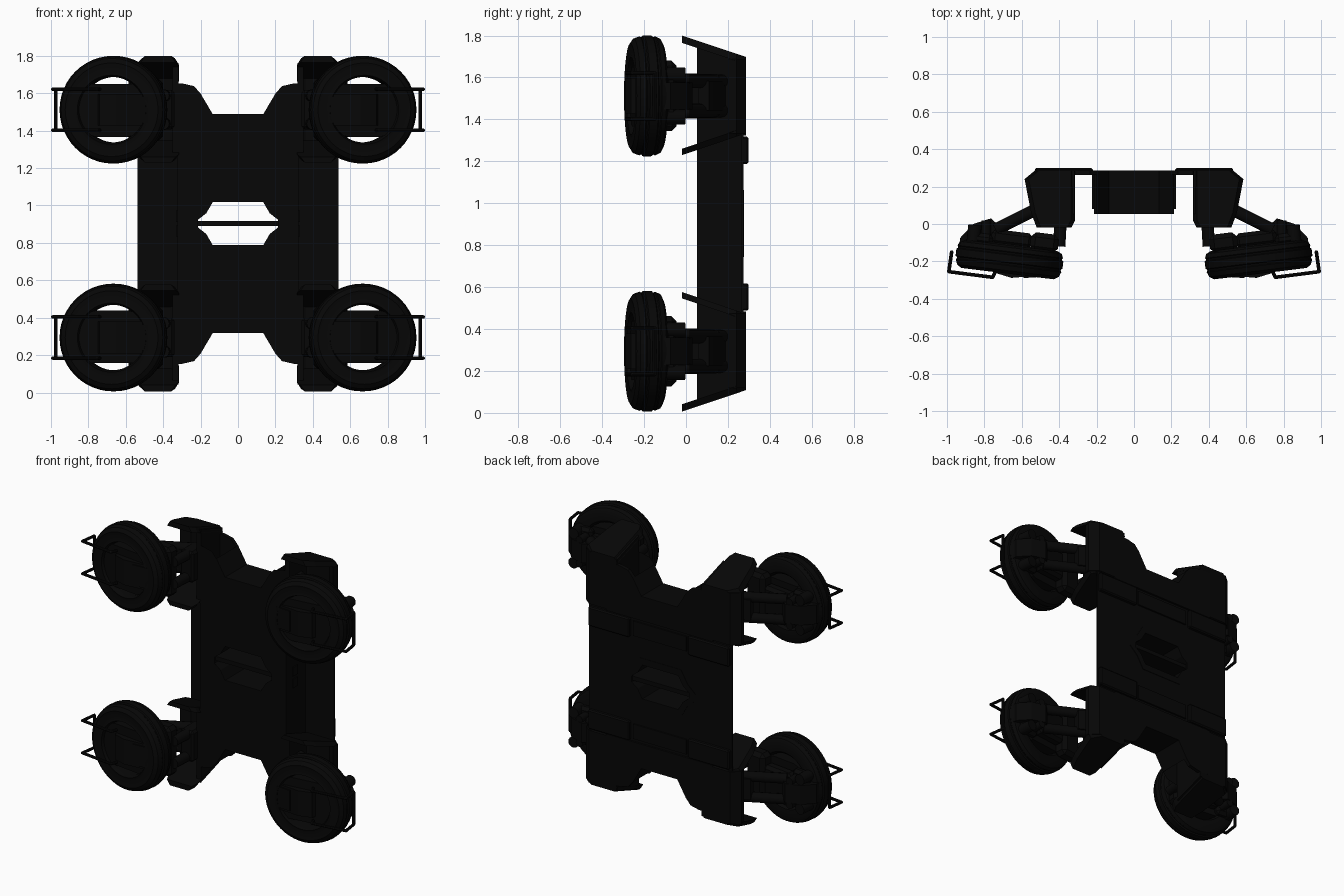
import bpy, bmesh, math
from mathutils import Vector, Matrix

cube = bpy.data.objects.get("Cube")
if cube:
    bpy.data.objects.remove(cube, do_unlink=True)

MID = 0.903          # height of the horizontal symmetry plane
WX, WY, WZ = 0.665, -0.178, 0.609   # wheel centre, measured from that plane


def material(name, value):
    m = bpy.data.materials.new(name)
    m.use_nodes = True
    col = (value, value, value, 1)
    m.diffuse_color = col
    m.node_tree.nodes["Principled BSDF"].inputs["Base Color"].default_value = col
    return m


BLACK = material("matte black", 0.002)


def prism(bm, pts, a, b, axis="y"):
    """Extrude a flat outline from a to b along y (outline x,z), z (x,y) or x (y,z)."""
    place = {"y": lambda u, v, w: (u, w, v),
             "z": lambda u, v, w: (u, v, w),
             "x": lambda u, v, w: (w, u, v)}[axis]
    lo = [bm.verts.new(place(u, v, a)) for u, v in pts]
    hi = [bm.verts.new(place(u, v, b)) for u, v in pts]
    bm.faces.new(lo)
    bm.faces.new(hi[::-1])
    n = len(pts)
    for i in range(n):
        j = (i + 1) % n
        bm.faces.new((lo[i], hi[i], hi[j], lo[j]))
    return lo, hi


def box(bm, x, y, z, bevel=0.0):
    m = Matrix.LocRotScale(Vector((sum(x) / 2, sum(y) / 2, sum(z) / 2)), None,
                           Vector((x[1] - x[0], y[1] - y[0], z[1] - z[0])))
    vs = bmesh.ops.create_cube(bm, size=1, matrix=m)["verts"]
    if bevel:
        edges = {e for v in vs for e in v.link_edges}
        bmesh.ops.bevel(bm, geom=list(edges), offset=bevel, segments=1, affect="EDGES")


def rod(bm, p, q, r, seg=12):
    p, q = Vector(p), Vector(q)
    m = Matrix.Translation((p + q) / 2) @ (q - p).to_track_quat("Z", "Y").to_matrix().to_4x4()
    bmesh.ops.create_cone(bm, cap_ends=True, segments=seg, radius1=r, radius2=r,
                          depth=(q - p).length, matrix=m)


def lathe(bm, profile, seg=48):
    """Closed ring turned about the y axis from (radius, y) points."""
    rings = []
    for i in range(seg):
        a = 2 * math.pi * i / seg
        rings.append([bm.verts.new((r * math.cos(a), y, r * math.sin(a))) for r, y in profile])
    n = len(profile)
    for i in range(seg):
        s, t = rings[i], rings[(i + 1) % seg]
        for k in range(n):
            bm.faces.new((s[k], s[(k + 1) % n], t[(k + 1) % n], t[k]))


def finish(name, bm, smooth=False):
    """Make the object and repeat it in all four corners."""
    bmesh.ops.recalc_face_normals(bm, faces=bm.faces)
    me = bpy.data.meshes.new(name)
    bm.to_mesh(me)
    bm.free()
    ob = bpy.data.objects.new(name, me)
    bpy.context.collection.objects.link(ob)
    ob.location.z = MID
    me.materials.append(BLACK)
    mod = ob.modifiers.new("corners", "MIRROR")
    mod.use_axis = (True, False, True)
    mod.use_mirror_merge = False
    if smooth:
        bpy.ops.object.select_all(action="DESELECT")
        ob.select_set(True)
        bpy.context.view_layer.objects.active = ob
        bpy.ops.object.shade_smooth_by_angle(angle=math.radians(35))


# Chassis plates with the end notch and the central opening
HOLE = [(0, .115), (.135, .115), (.17, .055), (.215, .02)]
NOTCH = [(.2, .695), (.135, .585), (0, .585)]
CORNER = [(.34, .75), (.3, .75), (.235, .735)]
bm = bmesh.new()
prism(bm, HOLE + [(.215, 0), (.537, 0), (.537, .43), (.34, .43)] + CORNER + NOTCH, .262, .274)
prism(bm, [(0, .42), (.4, .42), (.4, .75)] + CORNER[1:] + NOTCH, .274, .287)
finish("back_plate", bm)

bm = bmesh.new()
prism(bm, HOLE + [(.215, 0), (.318, 0), (.318, .75)] + CORNER[1:] + NOTCH, .053, .0535)
finish("front_plate", bm)

# Walls that line the notch and the opening
bm = bmesh.new()
for line in (HOLE, NOTCH):
    prism(bm, line + [(x, z + (.005 if line is HOLE else -.005)) for x, z in line[::-1]], .054, .27)
finish("opening_walls", bm)

bm = bmesh.new()
box(bm, (0, .225), (.08, .265), (0, .014))
finish("cross_bar", bm)

# Raised rim around the back of the opening
bm = bmesh.new()
rim = [(0, .16), (.155, .16), (.205, .075), (.265, .02), (.265, 0), (.215, 0)]
prism(bm, rim + HOLE[::-1], .27, .277)
finish("opening_rim", bm)

# Side walls of the chassis box and the straps across the back
bm = bmesh.new()
box(bm, (.316, .324), (.053, .27), (0, .45))
box(bm, (.324, .331), (.12, .17), (.01, .07))
finish("chassis_side", bm)

bm = bmesh.new()
box(bm, (0, .2), (.27, .285), (.30, .40))
box(bm, (.22, .53), (.262, .299), (.285, .415), .008)
finish("back_strap", bm)

# Corner housings: open bracket with two flared flaps, chamfered on the outside
bm = bmesh.new()
prism(bm, [(.32, .22), (.32, .287), (.53, .286), (.585, .24), (.575, .2), (.52, .24), (.36, .24)],
      .43, .785, "z")
prism(bm, [(.053, .86), (.285, .785), (.285, .435), (.053, .36)], .317, .35, "x")
flap = [(.315, .287), (.53, .286), (.585, .24), (.55, .06), (.52, -.02), (.335, -.02), (.315, .02)]
for z0, z1, slope in ((.76, .795, .334), (.43, .46, -.34)):
    inner, outer = prism(bm, flap, z0, z1, "z")
    if slope < 0:
        inner, outer = outer, inner
    for v in inner + outer:
        v.co.z += slope * (.285 - v.co.y)
    for v in outer:
        v.co.x += .022 if v.co.x < .43 else -.022
finish("corner_housing", bm)

# Suspension arms
bm = bmesh.new()
for s in (-1, 1):
    rod(bm, (.34, .17, WZ + s * .07), (.74, -.03, WZ + s * .07), .033)
    rod(bm, (.39, .06, WZ + s * .075), (.40, -.12, WZ + s * .075), .033)
box(bm, (.34, .44), (.0, .16), (WZ - .105, WZ + .105), .015)
prism(bm, [(.34, .19), (.45, .165), (.56, .11), (.55, .06), (.34, .06)], WZ - .07, WZ + .07, "z")
finish("suspension_arm", bm, True)

# Wheels, toed in
turn = Matrix.Translation((WX, WY, WZ)) @ Matrix.Rotation(math.radians(7), 4, "Z")
bm = bmesh.new()
lathe(bm, [(.175, -.06), (.185, -.085), (.20, -.08), (.25, -.088), (.274, -.072), (.284, -.045),
           (.280, -.04), (.280, -.032), (.288, -.027), (.288, .012), (.280, .017), (.280, .025),
           (.284, .03), (.274, .052), (.25, .064), (.19, .06), (.175, .045)])
bmesh.ops.transform(bm, matrix=turn, verts=bm.verts)
finish("wheel", bm, True)

# Hub: a disc with flat top and bottom that leaves slits inside the ring
bm = bmesh.new()
disc = []
for i in range(32):
    a = math.tau * (i + .5) / 32
    disc.append((.178 * math.cos(a), max(-.145, min(.137, .178 * math.sin(a)))))
prism(bm, disc, -.068, .07)
box(bm, (-.25, -.10), (.05, .15), (-.168, .168), .025)
box(bm, (.10, .23), (.05, .11), (-.13, .13), .02)
box(bm, (-.11, .11), (.06, .14), (-.10, .10), .02)
bmesh.ops.transform(bm, matrix=turn, verts=bm.verts)
prism(bm, [(.72, -.13), (.72, -.01), (.765, .03), (.86, .0), (.93, -.075), (.93, -.13)],
      WZ - .065, WZ + .065, "z")
finish("wheel_hub", bm)

# Cover on the hub face, with a raised plate
bm = bmesh.new()
prism(bm, [(.49, -.2), (.51, -.276), (.655, -.288), (.74, -.262), (.76, -.2)],
      WZ - .085, WZ + .085, "z")
prism(bm, [(.47, -.2), (.48, -.282), (.59, -.289), (.6, -.2)], WZ - .07, WZ + .07, "z")
finish("hub_cover", bm)

bm = bmesh.new()
for s in (-1, 1):
    rod(bm, (.86, -.1, WZ + s * .1), (.85, -.005, WZ + s * .1), .036, 16)
    rod(bm, (.79, -.1, WZ + s * .08), (.79, .02, WZ + s * .08), .025, 16)
finish("hub_knob", bm, True)

# Bent guard rail outside each wheel
bm = bmesh.new()
half = [(.74, -.25, .11), (.755, -.285, .11), (.99, -.255, .11), (.975, -.15, .11)]
path = half + [(x, y, -z) for x, y, z in half[::-1]]
path = [Vector((x, y, z + WZ)) for x, y, z in path]
for p, q in zip(path, path[1:]):
    rod(bm, p, q, .0095, 8)
for p in path:
    bmesh.ops.create_uvsphere(bm, u_segments=8, v_segments=6, radius=.0095, matrix=Matrix.Translation(p))
finish("guard_rail", bm, True)
